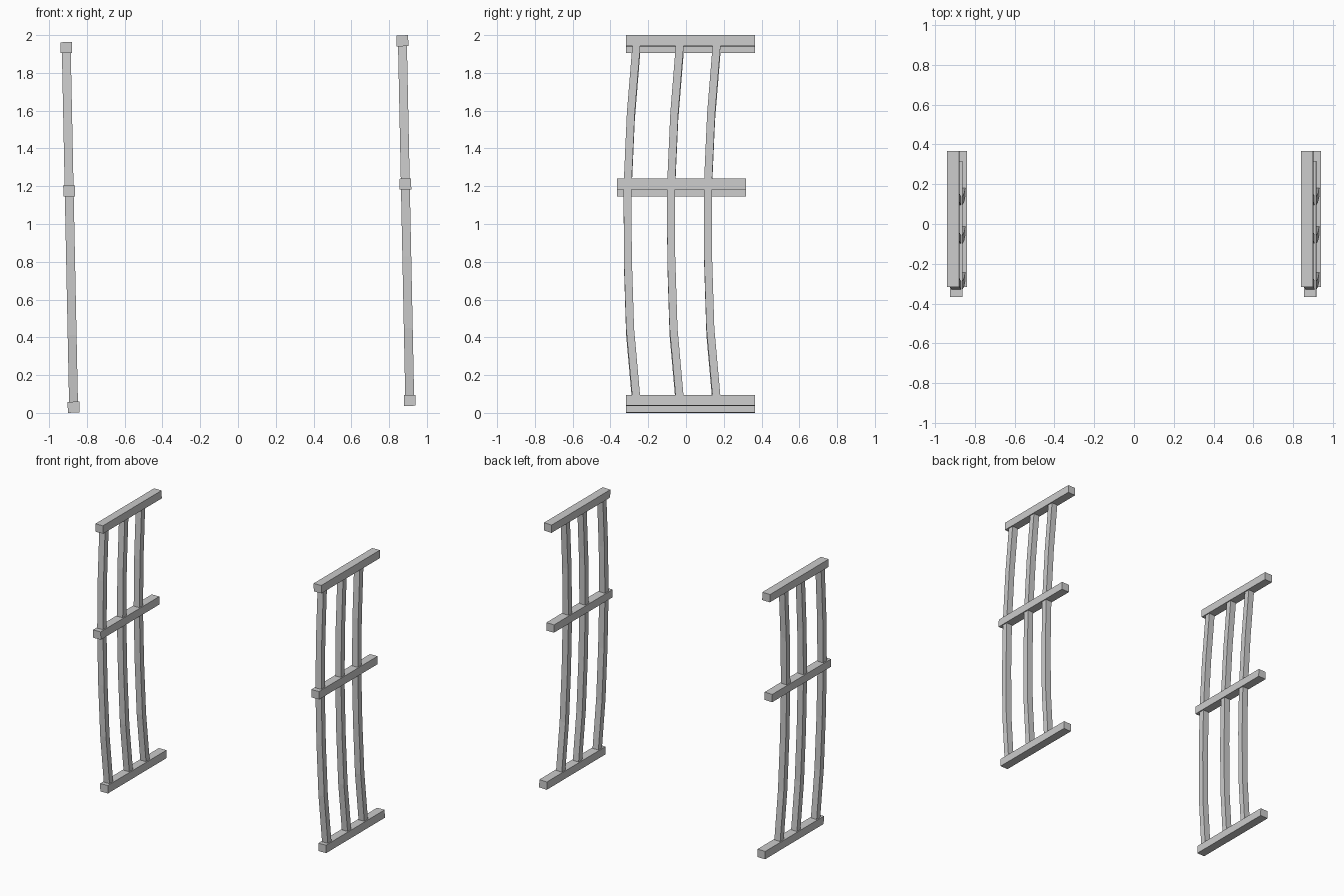
import bpy, bmesh, math
from mathutils import Matrix, Vector

if "Cube" in bpy.data.objects:
    bpy.data.objects.remove(bpy.data.objects["Cube"])

# the whole pair leans slightly: rotate about the model centre
LEAN = (Matrix.Translation((0, 0, 1)) @ Matrix.Rotation(-math.radians(1.17), 4, 'Y')
        @ Matrix.Translation((0, 0, -1)))
SIDE_X = 0.89


def finish(name, bm):
    bmesh.ops.recalc_face_normals(bm, faces=bm.faces)
    bm.transform(LEAN)
    mesh = bpy.data.meshes.new(name)
    bm.to_mesh(mesh)
    bm.free()
    bpy.context.collection.objects.link(bpy.data.objects.new(name, mesh))


def rail(name, x, y, z):
    bm = bmesh.new()
    bmesh.ops.create_cube(bm, size=1)
    bm.transform(Matrix.Translation((x, y, z)) @ Matrix.Diagonal((0.062, 0.683, 0.058, 1)))
    finish(name, bm)


def slat(name, x, y, path, wx=0.047, wy=0.042):
    # rectangular section lofted along a bent path of (y offset, z)
    bm = bmesh.new()
    rings = []
    for dy, z in path:
        rings.append([bm.verts.new(Vector((x + sx * wx / 2, y + dy + sy * wy / 2, z)))
                      for sx, sy in ((-1, -1), (1, -1), (1, 1), (-1, 1))])
    for a, b in zip(rings, rings[1:]):
        for i in range(4):
            j = (i + 1) % 4
            bm.faces.new((a[i], a[j], b[j], b[i]))
    bm.faces.new(rings[0])
    bm.faces.new(rings[-1])
    finish(name, bm)


# bowed slat profiles below and above the middle rail
LOWER = [(0.046, 0.06), (0.013, 0.43), (0.001, 0.81), (0, 1.19)]
UPPER = [(0, 1.19), (0.017, 1.57), (0.047, 1.94)]

for side, x in (("left", -SIDE_X), ("right", SIDE_X)):
    # cross rails
    rail(side + "_bottom_rail", x, 0.0245, 0.048)
    rail(side + "_middle_rail", x, -0.0245, 1.193)
    rail(side + "_top_rail", x, 0.0245, 1.952)
    # three bowed slats
    for i, y in enumerate((-0.309, -0.079, 0.116)):
        slat(f"{side}_lower_slat_{i + 1}", x, y, LOWER)
        slat(f"{side}_upper_slat_{i + 1}", x, y, UPPER)
